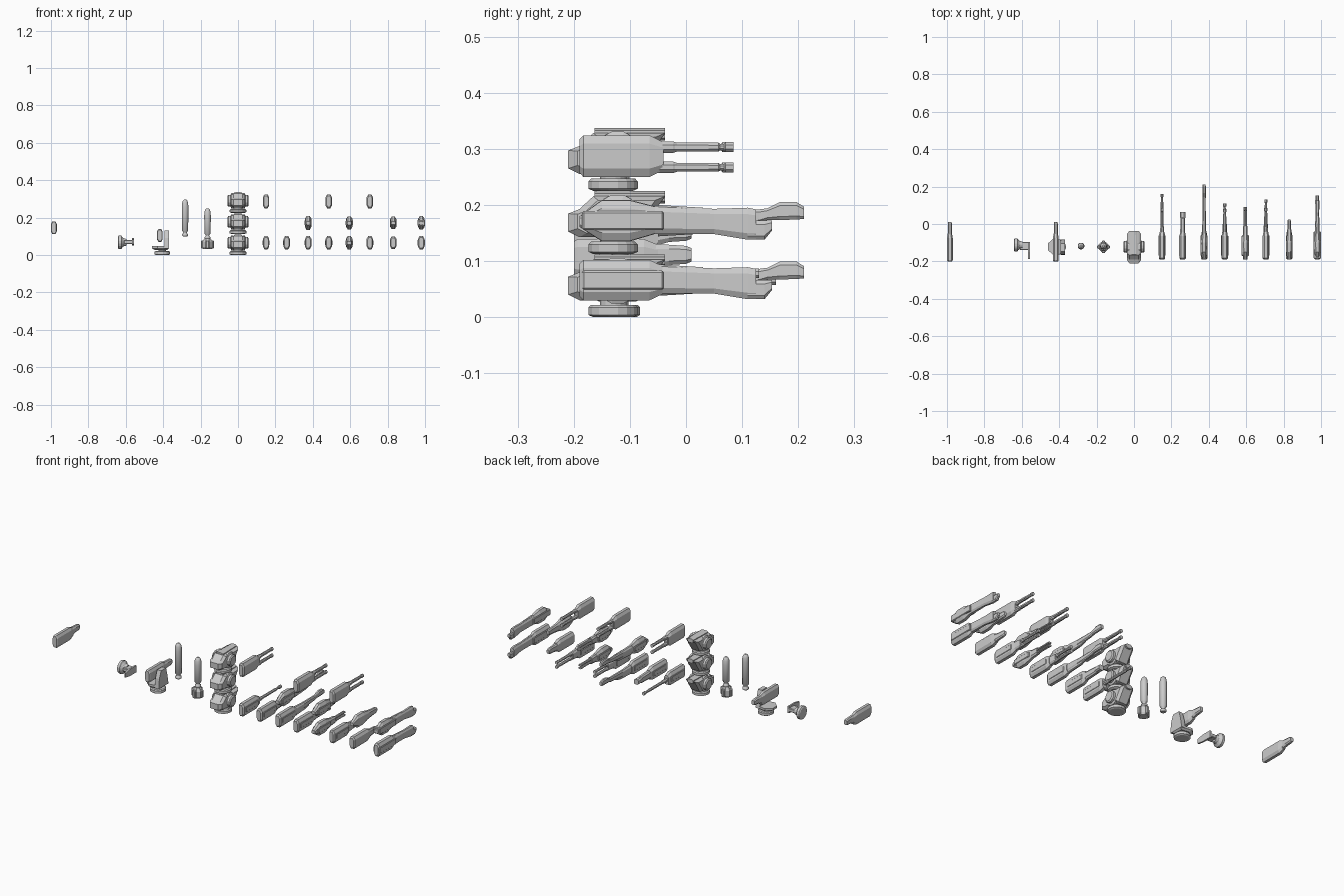
import bpy, bmesh, math
from mathutils import Matrix, Vector

if "Cube" in bpy.data.objects:
    bpy.data.objects.remove(bpy.data.objects["Cube"])


def obj(name, bm):
    bmesh.ops.recalc_face_normals(bm, faces=bm.faces)
    me = bpy.data.meshes.new(name)
    bm.to_mesh(me)
    bm.free()
    o = bpy.data.objects.new(name, me)
    bpy.context.collection.objects.link(o)
    return o


def skin(bm, rings):
    rings = [[bm.verts.new(p) for p in r] for r in rings]
    n = len(rings[0])
    for a, b in zip(rings, rings[1:]):
        for i in range(n):
            bm.faces.new((a[i], a[(i + 1) % n], b[(i + 1) % n], b[i]))
    bm.faces.new(rings[0])
    bm.faces.new(rings[-1])


def loft(name, x, z, stations):
    """Eight-sided sections along y: (y, low, high, half width)."""
    bm = bmesh.new()
    rings = []
    for y, lo, hi, w in stations:
        c, d = w * 0.5, (hi - lo) * 0.2
        sec = [(-c, lo), (c, lo), (w, lo + d), (w, hi - d),
               (c, hi), (-c, hi), (-w, hi - d), (-w, lo + d)]
        rings.append([(x + a, y, z + b) for a, b in sec])
    skin(bm, rings)
    return obj(name, bm)


def lathe(name, loc, prof, n=16, axis='Z', smooth=False):
    """Profile of (radius, distance along axis)."""
    rot = {'Z': Matrix(), 'Y': Matrix.Rotation(-math.pi / 2, 4, 'X'),
           'X': Matrix.Rotation(math.pi / 2, 4, 'Y')}[axis]
    bm = bmesh.new()
    skin(bm, [[Vector(loc) + rot @ Vector((r * math.cos(2 * math.pi * (i + .5) / n),
               r * math.sin(2 * math.pi * (i + .5) / n), h)) for i in range(n)] for r, h in prof])
    o = obj(name, bm)
    if smooth:
        for p in o.data.polygons:
            p.use_smooth = len(p.vertices) == 4
    return o


def box(name, lo, hi, bevel=0.003):
    bm = bmesh.new()
    bmesh.ops.create_cube(bm, size=1)
    for v in bm.verts:
        v.co = [(a + b) / 2 + c * (b - a) for a, b, c in zip(lo, hi, v.co)]
    if bevel:
        bmesh.ops.bevel(bm, geom=bm.edges[:], offset=bevel, segments=1, affect='EDGES')
    return obj(name, bm)


def barrel(name, x, z, y0, y1, r=0.007):
    L = y1 - y0
    lathe(name, (x, y0, z), [(r * 1.3, 0), (r * 1.3, L * .2), (r, L * .25), (r, L * .8),
                             (r * .75, L * .82), (r * .75, L - .017), (r * 1.15, L - .015),
                             (r * 1.15, L)], 8, 'Y')


# Gun housings, in three shapes
def body_block(name, x, z, h=.035):
    loft(name, x, z, [(-.19, -h * .8, h * .8, .012), (-.183, -h, h, .017),
                      (-.065, -h, h, .017), (-.042, -h * .7, h * .7, .013)])


def body_lens(name, x, z, h=.037):
    loft(name, x, z, [(-.19, -h * .3, h * .2, .011), (-.15, -h, h, .016),
                      (-.10, -h, h, .017), (-.05, -h * .6, h * .65, .012)])


def side_slabs(name, x, z, y0=-.17, y1=-.06, h=.014, w=.019):
    box(name, (x - w, y0, z - h), (x + w, y1, z + h))


LOW, MID, TOP = .066, .172, .287

# Top row: twin stacked barrels
for x, tip in ((.15, .085), (.485, .08), (.705, .085)):
    body_block('twin_gun_housing', x, TOP, .037)
    loft('twin_gun_collar', x, TOP, [(-.055, -.027, .027, .013), (-.04, -.025, .026, .010)])
    for dz in (-.02, .016):
        barrel('twin_gun_barrel', x, TOP + dz, -.05, tip, .0085)
        box('barrel_rib', (x - .009, -.02, TOP + dz - .004), (x + .009, .04, TOP + dz + .004), 0)

# Single long barrel
body_block('rifle_housing', .15, LOW)
barrel('rifle_barrel', .15, LOW, -.06, .16, .008)
side_slabs('rifle_side_slab', .15, LOW)

# Short boxed gun
body_block('short_gun_housing', .26, LOW)
side_slabs('short_gun_side_slab', .26, LOW)
loft('short_gun_shroud', .26, LOW, [(-.05, -.022, .022, .013), (.03, -.018, .018, .012),
                                   (.035, -.014, .014, .015), (.065, -.014, .014, .015)])

# Long rail cannons with a raised muzzle
for z, body in ((LOW, body_block), (MID, body_lens)):
    body('rail_cannon_housing', .375, z)
    side_slabs('rail_cannon_side_slab', .375, z)
    loft('rail_cannon_barrel', .375, z, [(-.06, -.02, .024, .012), (.03, -.014, .02, .009),
         (.13, -.004, .02, .008), (.145, .001, .022, .009), (.167, .001, .033, .009),
         (.197, .002, .033, .009), (.21, .003, .025, .008)])
    loft('rail_cannon_under_rail', .375, z, [(-.05, -.028, -.008, .008), (.05, -.022, -.006, .007),
                                            (.08, -.014, -.004, .005)])

# Twin cannons, lower row
for x, tip in ((.485, .11), (.705, .13)):
    body_block('cannon_housing', x, LOW)
    side_slabs('cannon_side_slab', x, LOW)
    loft('cannon_shroud', x, LOW, [(-.055, -.025, .025, .013), (.0, -.02, .02, .011)])
    for dz in (-.012, .012):
        barrel('cannon_barrel', x, LOW + dz, -.02, tip, .008)

# Rotary style guns
for z, body, tip in ((LOW, body_lens, .08), (MID, body_lens, .09)):
    body('rotary_housing', .595, z, .035)
    side_slabs('rotary_side_slab', .595, z)
    loft('rotary_shroud', .595, z, [(-.06, -.022, .022, .012), (-.01, -.018, .018, .011)])
    for i in range(4):
        a = math.pi * (i + .5) / 2
        barrel('rotary_barrel', .595 + .006 * math.cos(a), z + .011 * math.sin(a), -.02, tip, .0045)

# Stubby emitters
for z, body in ((LOW, body_block), (MID, body_lens)):
    body('emitter_housing', .83, z, .033)
    loft('emitter_nose', .83, z, [(-.06, -.023, .023, .013), (-.02, -.018, .018, .010),
                                  (.015, -.016, .016, .009), (.025, -.01, .01, .007)])

# Heavy cannons with a dropped lower lip
for z, body in ((LOW, body_block), (MID, body_lens)):
    body('heavy_cannon_housing', .98, z, .036)
    side_slabs('heavy_cannon_side_slab', .98, z, -.185, -.04, .017, .02)
    loft('heavy_cannon_barrel', .98, z, [(-.055, -.024, .026, .013), (.05, -.024, .021, .010),
         (.11, -.034, .023, .011), (.125, -.034, .02, .011)])
    loft('heavy_cannon_lip', .98, z, [(.11, -.034, .0, .010), (.14, -.034, 0, .010),
                                      (.153, -.018, .0, .008)])
    loft('heavy_cannon_top_rail', .98, z, [(-.05, .012, .028, .008), (.03, .01, .023, .006)])

# Main turrets: three stacked copies
for k in range(3):
    z = k * .1125
    lathe('turret_base', (0, -.13, z), [(.036, 0), (.045, .004), (.045, .017), (.04, .022),
                                        (.024, .022), (.024, .036)], 16)
    prof = [(-.19, .03), (-.21, .04), (-.21, .072), (-.19, .08), (-.165, .103), (-.037, .103),
            (-.05, .085), (-.085, .03)]
    bm = bmesh.new()
    skin(bm, [[(s * w, -.125 + (y + .125) * f, z + .067 + (q - .067) * f) for y, q in prof]
              for s, w, f in ((-1, .038, .8), (-1, .025, 1), (1, .025, 1), (1, .038, .8))])
    obj('turret_body', bm)
    loft('turret_top_slab', 0, z, [(-.163, .09, .112, .022), (-.037, .09, .112, .018)])
    for s in (-1, 1):
        lathe('turret_gun_mount', (0, -.122, z + .065), [(.042, s * .025), (.042, s * .036),
              (.032, s * .04), (.032, s * .052), (.025, s * .057)], 12, 'X')

# Boxed light gun: one loose, one mounted
def light_gun(x, z):
    loft('light_gun_housing', x, z, [(-.2, -.03, .03, .012), (-.193, -.034, .034, .0155),
         (-.075, -.034, .034, .0155), (-.05, -.024, .024, .011)])
    loft('light_gun_barrel', x, z, [(-.06, -.02, .026, .011), (-.03, -.012, .024, .011),
                                    (.0, -.01, .022, .011), (.01, -.006, .018, .009)])


light_gun(-.9845, .146)
light_gun(-.418, .105)


# Side-arm mount: standing on the floor, and turned on its side
def arm_mount(mat, scale=1.0):
    parts = [lathe('mount_base', (0, 0, 0), [(.034, 0), (.041, .004), (.041, .018), (.036, .022),
                                             (.02, .022), (.02, .034)], 16)]
    bm = bmesh.new()
    plan = [(-.055, -.018), (-.055, .018), (-.025, .045), (.036, .035), (.036, -.035), (-.025, -.045)]
    skin(bm, [[(x * f, y * f, q) for x, y in plan] for q, f in ((.028, .75), (.036, 1), (.048, 1))])
    parts.append(obj('mount_plate', bm))
    bm = bmesh.new()
    side = [(-.045, .036), (.04, .036), (.03, .09), (.018, .13), (-.025, .13), (-.04, .09)]
    skin(bm, [[(q, y, h) for y, h in side] for q in (.012, .036)])
    parts.append(obj('mount_arm', bm))
    for o in parts:
        o.data.transform(mat @ Matrix.Scale(scale, 4))


arm_mount(Matrix.Translation((-.405, -.122, 0)))

# Wall mount: base facing sideways with a thin arm plate
lathe('wall_mount_base', (-.642, -.112, .068), [(.03, 0), (.036, .004), (.036, .018), (.03, .022),
      (.022, .03), (.018, .045)], 16, 'X')
box('wall_mount_bracket', (-.61, -.14, .06), (-.557, -.095, .08))
bm = bmesh.new()
arm = [(-.188, .058), (-.188, .082), (-.15, .09), (-.095, .09), (-.095, .052), (-.15, .052)]
skin(bm, [[(x, y, z) for y, z in arm] for x in (-.566, -.557)])
obj('wall_mount_arm', bm)

# Missiles
def missile(x, z0, z1):
    lathe('missile', (x, -.118, 0), [(.012, z0), (.016, z0 + .004), (.016, z0 + .012),
          (.009, z0 + .016), (.01, z0 + .022), (.017, z0 + .03), (.018, z1 - .04), (.0165, z1 - .018),
          (.012, z1 - .006), (.005, z1)], 16, 'Z', True)


missile(-.283, .1, .297)
missile(-.163, .085, .25)

# Missile launcher base with four pods
lathe('launcher_core', (-.163, -.122, 0), [(.024, .032), (.029, .042), (.029, .07), (.018, .088)], 8)
for i in range(4):
    a = i * math.pi / 2
    cx, cy = -.163 + .025 * math.cos(a), -.122 + .025 * math.sin(a)
    box('launcher_pod', (cx - .009, cy - .009, .035), (cx + .009, cy + .009, .078), .004)
